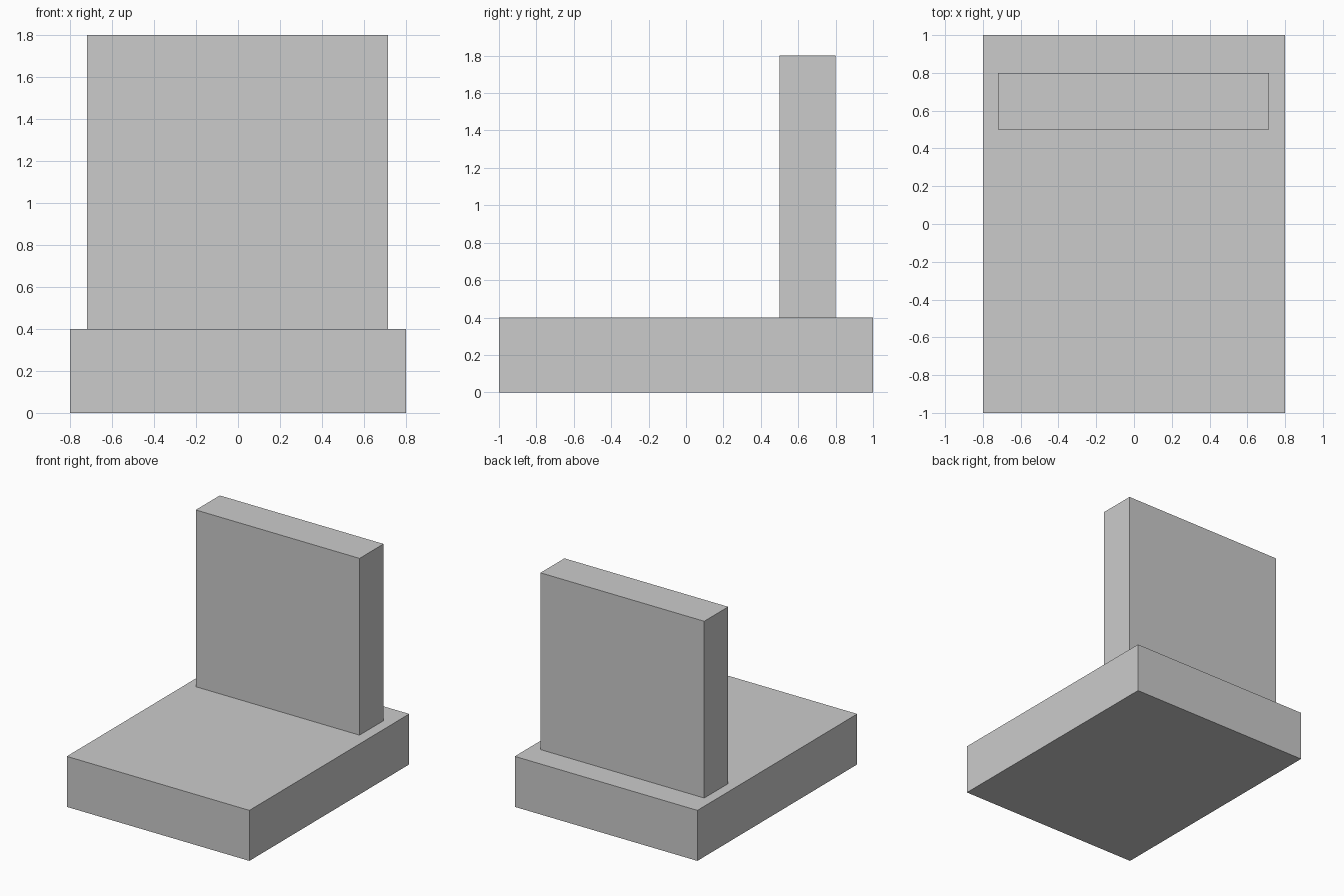
import bpy

if "Cube" in bpy.data.objects:
    bpy.data.objects.remove(bpy.data.objects["Cube"])


def box(name, lo, hi):
    """Axis-aligned box between two corners, with applied dimensions."""
    size = [b - a for a, b in zip(lo, hi)]
    centre = [(a + b) / 2 for a, b in zip(lo, hi)]
    bpy.ops.mesh.primitive_cube_add(size=1, location=centre)
    obj = bpy.context.object
    obj.name = obj.data.name = name
    obj.scale = size
    bpy.ops.object.transform_apply(location=False, rotation=False, scale=True)
    return obj


# Thick slab at the bottom
box("base", (-0.8, -1.0, 0.0), (0.8, 1.0, 0.4))

# Upright panel standing towards the rear
box("upright_panel", (-0.72, 0.5, 0.4), (0.715, 0.8, 1.8))
